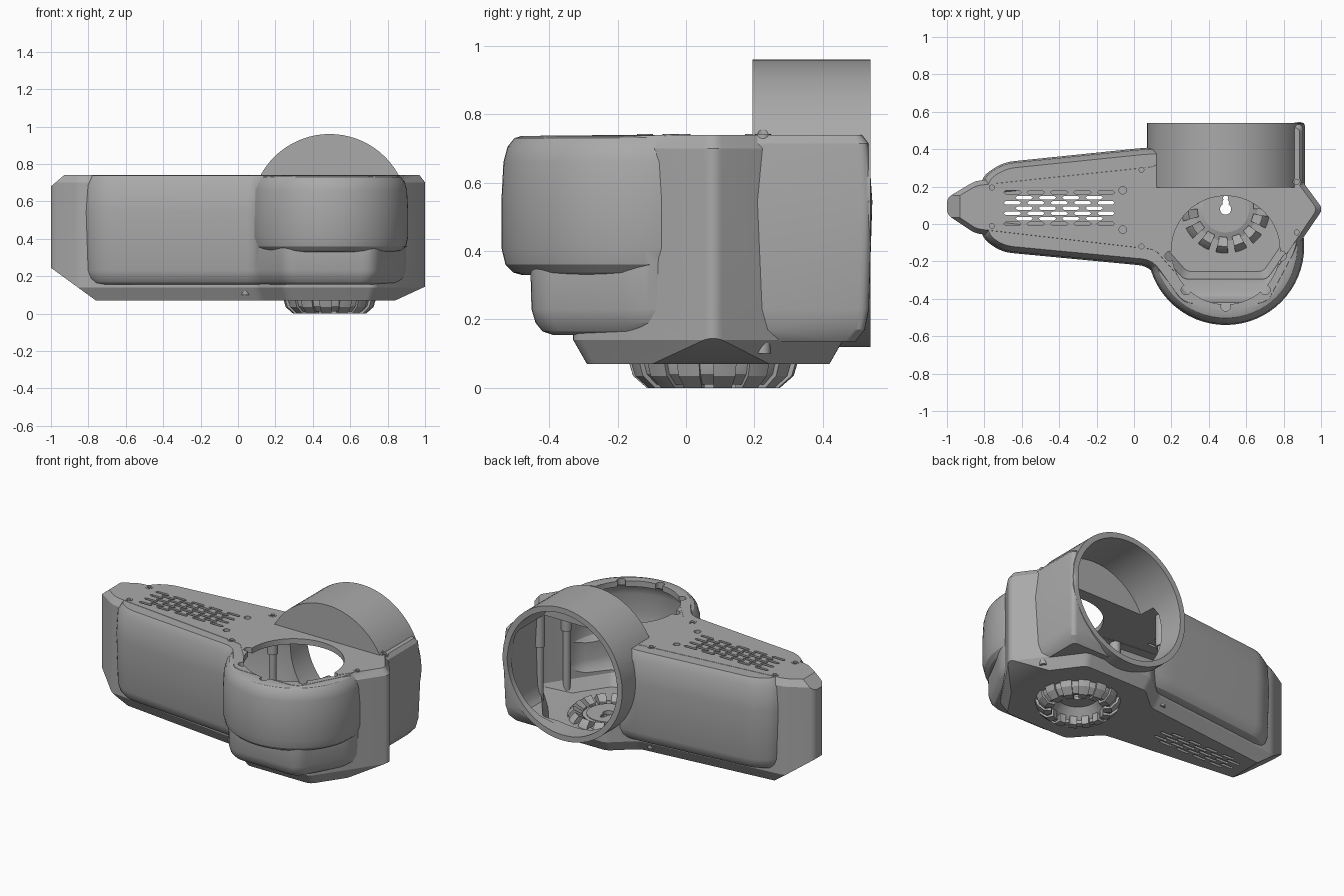
import bpy, bmesh, math
from mathutils import Vector, Matrix

cube = bpy.data.objects.get("Cube")
if cube:
    bpy.data.objects.remove(cube)

grey = bpy.data.materials.new("grey plastic")
grey.use_nodes = True
grey.diffuse_color = (0.4, 0.4, 0.4, 1)
grey.node_tree.nodes["Principled BSDF"].inputs["Base Color"].default_value = (0.4, 0.4, 0.4, 1)


def make(name, bm):
    bmesh.ops.recalc_face_normals(bm, faces=bm.faces)
    mesh = bpy.data.meshes.new(name)
    bm.to_mesh(mesh)
    bm.free()
    mesh.materials.append(grey)
    ob = bpy.data.objects.new(name, mesh)
    bpy.context.collection.objects.link(ob)
    return ob


def smooth(ob):
    bpy.ops.object.select_all(action="DESELECT")
    ob.select_set(True)
    bpy.context.view_layer.objects.active = ob
    bpy.ops.object.shade_smooth_by_angle(angle=math.radians(28))


def inset(pts, d):
    """Mitred inward offset of a counter-clockwise outline."""
    out = []
    for i, p in enumerate(pts):
        a, b = (p - pts[i - 1]).normalized(), (pts[(i + 1) % len(pts)] - p).normalized()
        na, nb = Vector((-a.y, a.x)), Vector((-b.y, b.x))
        out.append(p + (na + nb) * d / (1 + na.dot(nb)))
    return out


def fillet(pts, r, steps=5):
    out = []
    for i, p in enumerate(pts):
        a, b = pts[i - 1] - p, pts[(i + 1) % len(pts)] - p
        a *= min(r / a.length, 0.45)
        b *= min(r / b.length, 0.45)
        for k in range(steps + 1):
            t = k / steps
            out.append(p + a * (1 - t) ** 2 + b * t ** 2)
    return out


def loft(name, outline, levels, wall=0, r=0.06, cuts=()):
    """Stack of inset outlines; wall shrinks the form to make its cavity."""
    bm = bmesh.new()
    rings = []
    for z, d in levels:
        z += wall if z < 0.5 else -wall
        pts = inset([Vector(p) for p in outline], d + wall)
        rings.append([bm.verts.new((p.x, p.y, z)) for p in (fillet(pts, r) if r else pts)])
    for lo, hi in zip(rings, rings[1:]):
        for i in range(len(lo)):
            bm.faces.new((lo[i - 1], lo[i], hi[i], hi[i - 1]))
    bm.faces.new(rings[0][::-1])
    bm.faces.new(rings[-1])
    bmesh.ops.recalc_face_normals(bm, faces=bm.faces)
    for (x1, z1), (x2, z2) in cuts:
        n = Vector((z1 - z2, 0, x2 - x1)).normalized()
        if n.dot(Vector((0, 0, 0.45)) - Vector((x1, 0, z1))) > 0:
            n = -n
        bmesh.ops.bisect_plane(bm, geom=bm.verts[:] + bm.edges[:] + bm.faces[:], dist=1e-5,
                               plane_co=Vector((x1, 0, z1)) - n * wall, plane_no=n, clear_outer=True)
        bmesh.ops.holes_fill(bm, edges=[e for e in bm.edges if e.is_boundary], sides=0)
    return make(name, bm)


def rod(name, x, y, z0, z1, r, seg=20):
    bm = bmesh.new()
    bmesh.ops.create_cone(bm, cap_ends=True, segments=seg, radius1=r, radius2=r, depth=z1 - z0,
                          matrix=Matrix.Translation((x, y, (z0 + z1) / 2)))
    return make(name, bm)


def barrel(name, y0, y1, r):
    bm = bmesh.new()
    bmesh.ops.create_cone(bm, cap_ends=True, segments=72, radius1=r, radius2=r, depth=y1 - y0,
                          matrix=Matrix.Translation((0.49, (y0 + y1) / 2, 0.54)) @ Matrix.Rotation(math.pi / 2, 4, "X"))
    return make(name, bm)


def lathe(name, profile, spans, seg, cx=0.49, cy=0.08):
    """Closed profile swept round the vertical axis over each angle span."""
    bm = bmesh.new()
    for a0, a1 in spans:
        full = a1 - a0 > 6.28
        rings = []
        for k in range(seg if full else seg + 1):
            a = a0 + (a1 - a0) * k / seg
            rings.append([bm.verts.new((cx + p * math.cos(a), cy + p * math.sin(a), z)) for p, z in profile])
        for k in range(seg):
            u, v = rings[k], rings[(k + 1) % len(rings)]
            for i in range(len(u)):
                bm.faces.new((u[i - 1], u[i], v[i], v[i - 1]))
        if not full:
            bm.faces.new(rings[0])
            bm.faces.new(rings[-1][::-1])
    return make(name, bm)


def combine(ob, steps):
    """Apply boolean steps, then discard the helper solids."""
    for tool, op in steps:
        tool.hide_render = True
        m = ob.modifiers.new(tool.name, "BOOLEAN")
        m.object, m.operation, m.solver = tool, op, "EXACT"
    bpy.context.view_layer.update()
    mesh = bpy.data.meshes.new_from_object(ob.evaluated_get(bpy.context.evaluated_depsgraph_get()))
    ob.modifiers.clear()
    ob.data = mesh
    for tool, op in steps:
        bpy.data.objects.remove(tool)


# Outlines of the spine, wide body and rear corner
spine = [(-1, .05), (-.85, -.05), (.1, -.16), (.25, -.33), (.73, -.33), (1.01, .08),
         (.73, .46), (.25, .46), (.1, .33), (-.85, .23), (-1, .14)]
body = [(-.82, -.07), (-.71, -.15), (.08, -.225), (.25, -.46), (.73, -.46), (.905, -.13),
        (.905, .4), (.08, .41), (-.7, .33), (-.82, .25)]
corner = [(.5, .1), (.915, .1), (.915, .545), (.5, .545)]
bowl = [(.49 + .42 * math.cos(math.tau * k / 64), -.12 + .42 * math.sin(math.tau * k / 64)) for k in range(64)]
nose_cuts = [((-.98, .23), (-.76, .07)), ((-1, .68), (-.93, .74)), ((.97, .13), (.84, .07))]


def solids(t, tag):
    return [
        loft("spine" + tag, spine, [(.07, .04), (.14, 0), (.7, 0), (.74, .025)], t, .03, nose_cuts),
        loft("body" + tag, body, [(.155, .07), (.165, .04), (.19, .02), (.23, .008), (.545, 0),
                                  (.69, .008), (.7385, .035)], t),
        loft("bowl" + tag, bowl, [(.33, .06), (.337, .035), (.36, .012), (.41, 0), (.545, 0),
                                  (.66, .006), (.705, .018), (.73, .038), (.737, .06)], t, 0),
        loft("corner" + tag, corner, [(.135, .05), (.17, .022), (.23, .01), (.545, 0), (.715, .012),
                                      (.7395, .03)], t, .03),
        barrel("duct" + tag, .195 + t, .54 + 3 * t, .42 - t),
    ]


# Hollow housing with the rear duct open
outer = solids(0, "")
inner = solids(.035, "_cavity")
housing = outer[0]
housing.name = "housing"
steps = [(o, "UNION") for o in outer[1:]] + [(o, "DIFFERENCE") for o in inner]

# Top mouth with its bayonet notches, and the hole in the floor
steps.append((rod("mouth", .49, -.14, .6, .85, .29, 64), "DIFFERENCE"))
for deg in (186, 225, 270, 315, 354):
    a = math.radians(deg)
    steps.append((rod("notch", .49 + .3 * math.cos(a), -.14 + .3 * math.sin(a), .65, .85, .026), "DIFFERENCE"))
steps.append((rod("floor_hole", .49, .08, -.1, .14, .2, 48), "DIFFERENCE"))

# Vent slots with pointed ends, in staggered rows
bm = bmesh.new()
for row in range(7):
    for col in range(5 - row % 2):
        x = -.65 + .125 * col + .0625 * (row % 2)
        y = .085 + (row - 3) * .028
        z0 = -.1 if 0 < row < 6 else .6
        hexagon = [(-.047, 0), (-.036, -.009), (.036, -.009), (.047, 0), (.036, .009), (-.036, .009)]
        face = bm.faces.new([bm.verts.new((x + u, y + v, z0)) for u, v in hexagon])
        up = bmesh.ops.extrude_face_region(bm, geom=[face])["geom"]
        bmesh.ops.translate(bm, vec=(0, 0, .85 - z0), verts=[g for g in up if isinstance(g, bmesh.types.BMVert)])
steps.append((make("vents", bm), "DIFFERENCE"))

# Screw recesses in the lid
screws = [(-.76, .195), (-.76, -.01), (.04, .29), (.04, -.12), (.87, .225), (.87, -.045)]
for x, y in screws + [(-.06, .18), (-.06, -.03)]:
    steps.append((rod("screw_recess", x, y, .715, .85, .02), "DIFFERENCE"))
combine(housing, steps)
smooth(housing)

# Screw posts inside, thicker at the top, with a small boss on the lid
for x, y in screws:
    foot = .2 if x < -.7 else .1
    smooth(rod("screw_post", x, y, foot, .6, .022))
    smooth(rod("screw_sleeve", x, y, .5, .714, .032))
    smooth(lathe("screw_boss", [(.013, .71), (.023, .71), (.023, .742), (.013, .742)], [(0, math.tau)], 20, x, y))

# Toothed ring under the floor
ring = lathe("bottom_ring", [(.165, .015), (.19, .01), (.222, .04), (.232, .075), (.232, .1), (.165, .1)],
             [(0, math.tau)], 56)
smooth(ring)
pitch = math.tau / 14
petals = lathe("ring_teeth", [(.15, .0), (.195, .0), (.235, .035), (.247, .075), (.23, .12), (.2, .15), (.15, .12)],
               [(k * pitch, (k + .62) * pitch) for k in range(14)], 4)
smooth(petals)

# Recessed centre plate with a keyhole
cup = lathe("centre_cone", [(.17, .03), (.17, .1), (.11, .12), (.11, .1)], [(0, math.tau)], 48)
smooth(cup)
plate = rod("centre_plate", .49, .08, .095, .12, .125, 48)
combine(plate, [(rod("keyhole", .49, .08, 0, .2, .03), "DIFFERENCE"),
                (rod("keyhole_slot", .49, .115, 0, .2, .018), "DIFFERENCE"),
                (rod("keyhole_tip", .49, .138, 0, .2, .014), "DIFFERENCE")])
smooth(plate)
